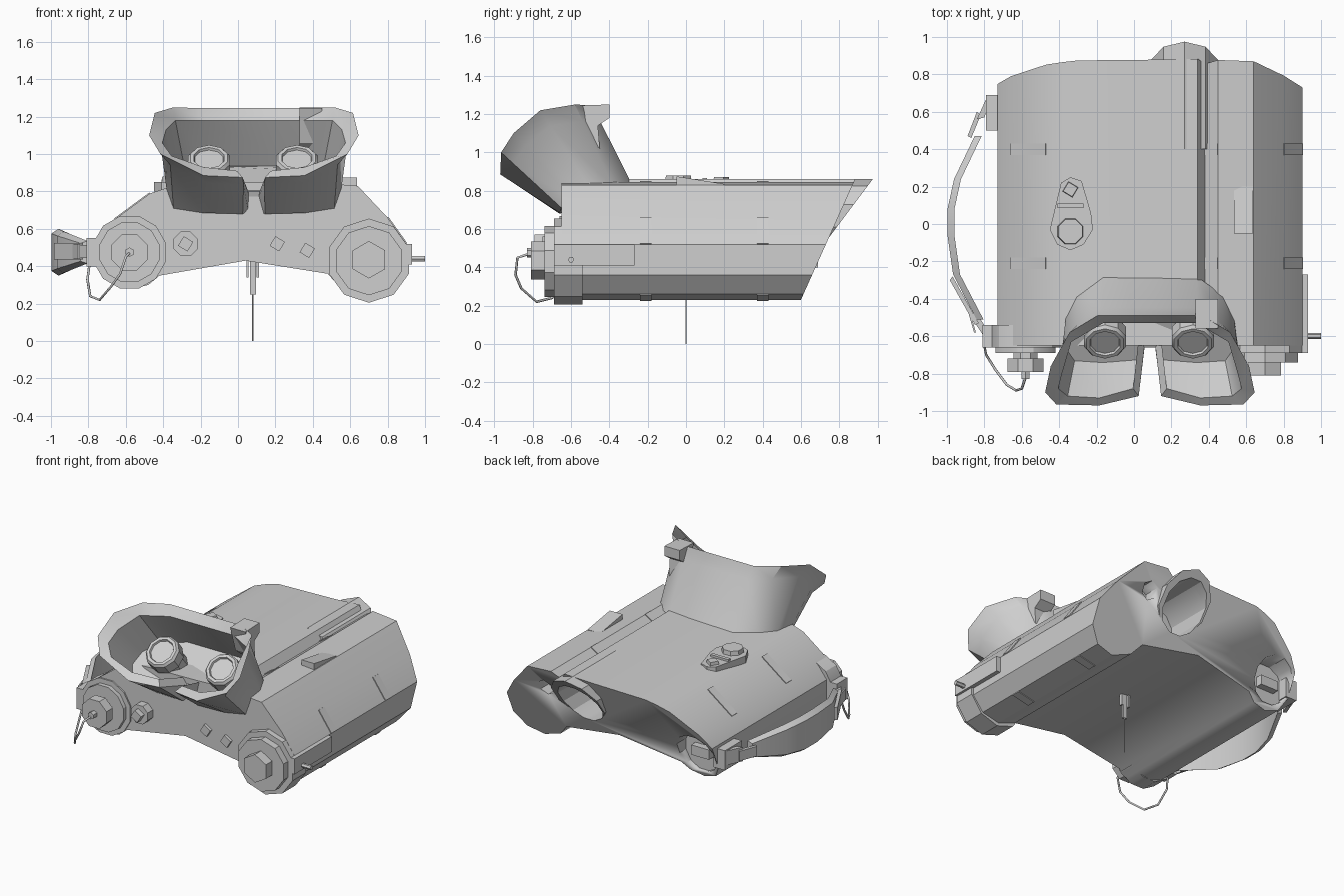
import bpy, bmesh, math
from mathutils import Vector

if "Cube" in bpy.data.objects:
    bpy.data.objects.remove(bpy.data.objects["Cube"], do_unlink=True)

grey = bpy.data.materials.new("casing_grey")
grey.use_nodes = True
grey.diffuse_color = (0.62, 0.62, 0.62, 1)
grey.node_tree.nodes["Principled BSDF"].inputs["Base Color"].default_value = (0.62, 0.62, 0.62, 1)


def finish(name, bm, smooth=30):
    bmesh.ops.recalc_face_normals(bm, faces=bm.faces)
    me = bpy.data.meshes.new(name)
    bm.to_mesh(me)
    bm.free()
    me.materials.append(grey)
    ob = bpy.data.objects.new(name, me)
    bpy.context.collection.objects.link(ob)
    bpy.ops.object.select_all(action='DESELECT')
    ob.select_set(True)
    bpy.context.view_layer.objects.active = ob
    bpy.ops.object.shade_smooth_by_angle(angle=math.radians(smooth))
    return ob


def loft(name, loops, caps=True, smooth=30):
    """Skin a list of equal closed loops of 3D points."""
    bm = bmesh.new()
    rings = [[bm.verts.new(p) for p in loop] for loop in loops]
    n = len(rings[0])
    for a, b in zip(rings, rings[1:]):
        for i in range(n):
            j = (i + 1) % n
            bm.faces.new((a[i], a[j], b[j], b[i]))
    if caps:
        bm.faces.new(rings[0])
    bm.faces.new(rings[-1])
    return finish(name, bm, smooth)


def prism_y(name, pts, y0, back):
    """Extrude an x-z outline along y; back(z) gives the far end."""
    return loft(name, [[(x, y0, z) for x, z in pts], [(x, back(z), z) for x, z in pts]])


def box(name, x0, x1, y0, y1, z0, z1):
    return prism_y(name, [(x0, z0), (x1, z0), (x1, z1), (x0, z1)], y0, lambda z: y1)


def tube(name, base, tip, radii, sides=10, turn=0.0):
    """Straight drum from base to tip; radii are (fraction, radius) pairs."""
    a, b = Vector(base), Vector(tip)
    rot = (b - a).to_track_quat('Z', 'Y')
    ang = [2 * math.pi * (i + turn) / sides for i in range(sides)]
    return loft(name, [[a.lerp(b, t) + rot @ Vector((r * math.cos(w), r * math.sin(w), 0))
                        for w in ang] for t, r in radii])


def drum(name, x, z, y0, y1, r, sides=10, turn=0.5):
    return tube(name, (x, y1, z), (x, y0, z), [(0, r), (1, r)], sides, turn)


def wire(name, pts, r):
    cu = bpy.data.curves.new(name, 'CURVE')
    cu.dimensions = '3D'
    cu.bevel_depth, cu.bevel_resolution = r, 1
    sp = cu.splines.new('POLY')
    sp.points.add(len(pts) - 1)
    for p, q in zip(sp.points, pts):
        p.co = (*q, 1)
    cu.materials.append(grey)
    ob = bpy.data.objects.new(name, cu)
    bpy.context.collection.objects.link(ob)


# Main casing: wide sloped body with a slanted rear face
outline = [(-.73, .4), (-.73, .56), (-.66, .65), (-.47, .79), (-.38, .82), (-.3, .84), (.16, .85),
           (.34, .86), (.38, .8), (.45, .845), (.64, .83), (.8, .66), (.9, .52), (.9, .36), (.82, .26),
           (.69, .23), (.55, .28), (.48, .36), (.04, .43), (-.42, .35), (-.48, .3), (-.58, .28), (-.68, .31)]
body = prism_y("main_casing", outline, -.65, lambda z: .6 + .45 * (z - .23))

# Rear lens hood
hood_pts = [(.27 + .19 * math.cos(a), .67 + .19 * math.sin(a))
            for a in [2 * math.pi * (i + .5) / 10 for i in range(10)]]
hood = prism_y("lens_hood", hood_pts, .4, lambda z: .69 + .75 * (z - .48))

# Lens recesses in the rear face
for x, z, r, depth, sides in [(.26, .65, .16, .5, 12), (.54, .68, .06, .7, 6), (-.58, .47, .15, .62, 12)]:
    cutter = drum("lens_cutter", x, z, depth, 1.3, r, sides)
    for target in (body, hood):
        if target is hood and abs(x - .26) > .01:
            continue
        mod = target.modifiers.new("recess", 'BOOLEAN')
        mod.operation, mod.solver, mod.object = 'DIFFERENCE', 'EXACT', cutter
        bpy.context.view_layer.objects.active = target
        bpy.ops.object.modifier_apply(modifier=mod.name)
    bpy.data.objects.remove(cutter, do_unlink=True)
box("rear_lens_bracket", -.65, -.51, .6, .67, .43, .5)

# Thin reinforcing bands across the shoulders
for y in (-.24, .37):
    for i in (2, 8, 11, 14):
        p, q = Vector(outline[i]), Vector(outline[i + 1])
        n = Vector((p.y - q.y, q.x - p.x)).normalized() * .006
        prism_y("shoulder_band", [p - n, q - n, q + n, p + n], y, lambda z, y=y: y + .06)

# Front right battery cap and front left cap, as stacked drums
for x, z, y0, y1, r, n in [(.7, .43, -.69, -.54, .225, 10), (.7, .43, -.74, -.69, .185, 10),
                           (.7, .435, -.81, -.74, .1, 6), (-.58, .475, -.66, -.54, .2, 12),
                           (-.58, .475, -.69, -.66, .165, 12), (-.58, .475, -.72, -.69, .07, 8),
                           (-.58, .475, -.79, -.72, .105, 8), (-.58, .475, -.83, -.79, .025, 6)]:
    drum("front_cap", x, z, y0, y1, r, n)

# Front knob and studs
drum("front_knob", -.28, .52, -.71, -.6, .07, 8)
for x, z, y in [(-.28, .52, -.75), (.21, .52, -.67), (.37, .485, -.67)]:
    drum("square_stud", x, z, y, -.6, .042, 4, .15)

# Eyepiece shroud: right half points (offset, y, z), mirrored about its centre
MID = .085
base = [(.25, -.28, .83), (.39, -.38, .82), (.45, -.5, .81), (.46, -.6, .76),
        (.43, -.65, .71), (.27, -.66, .685), (.06, -.66, .68), (.03, -.62, .69)]
rim = [(.28, -.49, 1.245), (.43, -.58, 1.25), (.53, -.76, 1.22), (.56, -.9, 1.1),
       (.5, -.965, 1.0), (.27, -.97, .885), (.06, -.92, .875), (.03, -.66, .8)]
inner = [(.25, -.53, 1.18), (.42, -.63, 1.18), (.47, -.8, 1.13), (.49, -.88, 1.06),
         (.44, -.92, .99), (.27, -.93, .93), (.09, -.88, .91), (.06, -.61, .83)]


def mirrored(half):
    right = [Vector((MID + d, y, z)) for d, y, z in half]
    return right + [Vector((2 * MID - p.x, p.y, p.z)) for p in reversed(right)]


def blend(a, b, t, squeeze=1.0):
    pts = [p.lerp(q, t) for p, q in zip(a, b)]
    return [Vector((MID + (p.x - MID) * squeeze, p.y, p.z)) for p in pts]


b, r, i = mirrored(base), mirrored(rim), mirrored(inner)
loft("eye_shroud", [b, blend(b, r, .8, .92), r, i, blend(b, i, .3, .93)], smooth=35)

# Eyepieces inside the shroud
axis = Vector((0, -.65, .76))
for x in (-.155, .315):
    tip = Vector((x, -.64, .98))
    tube("eyepiece", tip - axis * .34, tip, [(0, .1), (.7, .1), (.72, .118), (.95, .118),
                                           (1, .105), (1, .085), (.96, .08)], 10, .5)

# Shroud tab
tab = [(-.56, 1.245), (-.4, 1.25), (-.4, 1.18), (-.46, 1.14), (-.45, 1.02), (-.5, 1.06)]
loft("shroud_tab", [[(x, y, z) for y, z in tab] for x in (.33, .45)])

# Top controls: tapered plate, button, square key and bar
plate = [(-.45, -.03), (-.41, -.11), (-.34, -.14), (-.27, -.11), (-.22, -.03),
         (-.23, .06), (-.28, .23), (-.34, .25), (-.39, .22)]
loft("control_plate", [[(x, y, z) for x, y in plate] for z in (.8, .85)])
tube("control_button", (-.34, -.04, .84), (-.34, -.04, .88), [(0, .075), (1, .07)], 8, .5)
tube("control_key", (-.34, .185, .84), (-.34, .185, .872), [(0, .045), (1, .04)], 4, .15)
box("control_bar", -.41, -.27, .085, .11, .84, .865)

# Wedge block on the right shoulder
wedge = [(-.05, .8), (.2, .79), (.2, .835), (-.05, .875)]
loft("shoulder_wedge", [[(x, y, z) for y, z in wedge] for x in (.535, .635)])

# Right side latch and pin
box("side_latch", .85, .93, -.69, -.27, .41, .52)
tube("latch_pin", (.9, -.6, .44), (1.0, -.6, .44), [(0, .016), (1, .016)], 6)

# Hand strap: flat bowed band, narrower at its ends
path = [(-.84, .47, .06), (-.95, .24, .11), (-.985, .08, .125), (-.985, -.06, .125),
        (-.955, -.27, .11), (-.83, -.51, .06)]
loft("hand_strap", [[(x - .012, y, .475 - h * .8), (x + .025, y, .475 - h),
                     (x + .025, y, .475 + h), (x - .012, y, .475 + h * .8)] for x, y, h in path])

# Strap lugs, buckles and loose end
box("rear_lug", -.79, -.7, .5, .69, .4, .54)
box("front_lug", -.81, -.6, -.66, -.54, .4, .55)
for name, pts, h in [("rear_buckle", [(-.76, .69), (-.8, .57), (-.84, .56), (-.79, .67)], .05),
                     ("rear_link", [(-.82, .58), (-.87, .46), (-.89, .47), (-.84, .6)], .035),
                     ("front_link", [(-.97, -.28), (-.83, -.53), (-.85, -.54), (-.985, -.3)], .045),
                     ("front_buckle", [(-.84, -.48), (-.76, -.6), (-.79, -.62), (-.87, -.5)], .035),
                     ("loose_end", [(-.88, -.46), (-.845, -.58), (-.855, -.58), (-.89, -.46)], .04)]:
    loft(name, [[(x, y, z) for x, y in pts] for z in (.48 - h, .48 + h)])

# Cap tether
wire("cap_tether", [(-.58, -.82, .47), (-.6, -.88, .45), (-.63, -.89, .36), (-.68, -.86, .29),
                    (-.74, -.78, .22), (-.79, -.7, .24), (-.805, -.63, .33), (-.79, -.6, .44)], .007)

# Cord hanging underneath with its clip
box("cord_clip", .064, .096, -.008, .008, .25, .45)
for x in (.045, .1):
    box("clip_prong", x, x + .012, -.012, .012, .34, .45)
wire("hanging_cord", [(.08, 0, 0), (.08, 0, .3)], .004)
